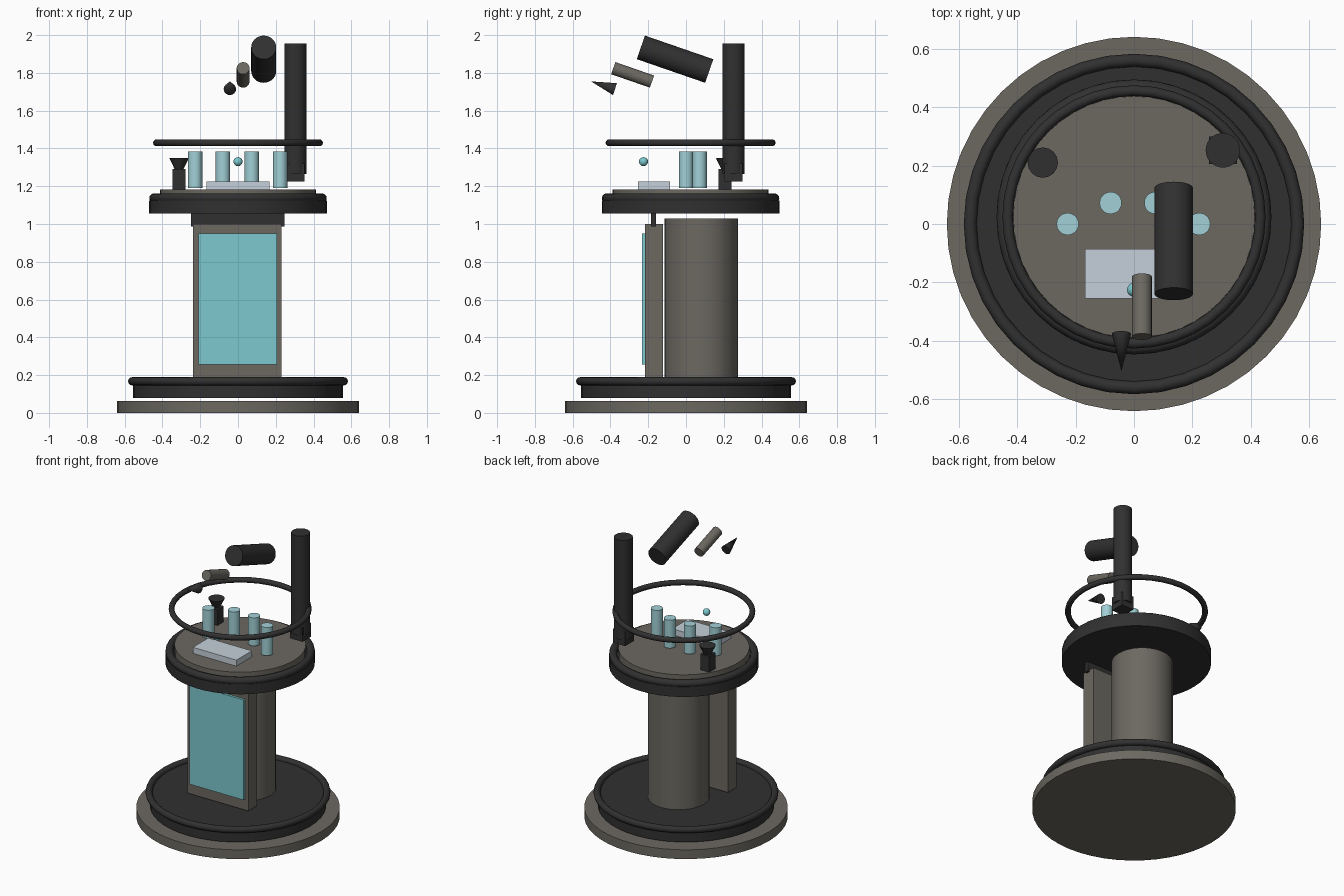
import bpy
import math
from mathutils import Vector

cube = bpy.data.objects.get("Cube")
if cube:
    bpy.data.objects.remove(cube, do_unlink=True)


def material(name, r, g, b):
    m = bpy.data.materials.new(name)
    m.use_nodes = True
    m.diffuse_color = (r, g, b, 1)
    m.node_tree.nodes["Principled BSDF"].inputs["Base Color"].default_value = (r, g, b, 1)
    return m


GREY = material("warm grey metal", 0.15, 0.14, 0.12)
DARK = material("charcoal", 0.03, 0.03, 0.03)
CYAN = material("cyan screen", 0.2, 0.58, 0.62)
PALE = material("pale cyan glass", 0.36, 0.64, 0.68)
WHITE = material("pale blue white", 0.56, 0.63, 0.7)


def finish(name, mat, smooth=True):
    ob = bpy.context.object
    ob.name = name
    ob.data.materials.append(mat)
    if smooth:
        bpy.ops.object.shade_smooth_by_angle(angle=math.radians(35))
    return ob


def box(name, mat, x, y, z):
    """Box from (min, max) spans."""
    spans = (x, y, z)
    bpy.ops.mesh.primitive_cube_add(size=1, location=[sum(s) / 2 for s in spans])
    ob = finish(name, mat, False)
    ob.scale = [s[1] - s[0] for s in spans]
    return ob


def rod(name, mat, start, end, r1, r2=None, sides=32):
    """Cylinder or cone between two points."""
    a, b = Vector(start), Vector(end)
    bpy.ops.mesh.primitive_cone_add(
        vertices=sides, radius1=r1, radius2=r1 if r2 is None else r2,
        depth=(b - a).length, location=(a + b) / 2,
        rotation=(b - a).to_track_quat("Z", "Y").to_euler())
    return finish(name, mat)


def disc(name, mat, y, z0, z1, r):
    return rod(name, mat, (0, y, z0), (0, y, z1), r, sides=48)


def ring(name, y, z, major, minor):
    bpy.ops.mesh.primitive_torus_add(
        location=(0, y, z), major_radius=major, minor_radius=minor,
        major_segments=40, minor_segments=12)
    return finish(name, DARK)


# Stepped base
disc("base_plate", GREY, 0, 0, 0.064, 0.64)
disc("base_step", DARK, 0, 0.078, 0.165, 0.555)
ring("base_ring", 0, 0.167, 0.56, 0.022)

# Column, front panel and screen
rod("column", GREY, (0, 0.08, 0.16), (0, 0.08, 1.03), 0.194)
box("front_panel", GREY, (-0.237, 0.231), (-0.217, -0.122), (0.18, 1.0))
box("screen", CYAN, (-0.21, 0.206), (-0.233, -0.217), (0.255, 0.95))
box("panel_bracket", DARK, (-0.25, 0.247), (-0.185, -0.158), (0.987, 1.06))

# Upper platform, set slightly back
BACK = 0.024
disc("platform", DARK, BACK, 1.055, 1.125, 0.47)
ring("platform_ring", BACK, 1.137, 0.445, 0.025)
disc("table_top", GREY, BACK, 1.12, 1.182, 0.413)
ring("hand_rail", BACK, 1.43, 0.432, 0.018)

# Glass tubes in an arc
for i, (x, y) in enumerate([(-0.227, 0), (-0.08, 0.072), (0.073, 0.072), (0.223, 0)]):
    rod("tube_%d" % (i + 1), PALE, (x, y, 1.19), (x, y, 1.385), 0.038, sides=20)

# Tray and small floating ball
box("tray", WHITE, (-0.168, 0.166), (-0.255, -0.085), (1.18, 1.224))
bpy.ops.mesh.primitive_uv_sphere_add(segments=16, ring_count=10, radius=0.024,
                                     location=(0, -0.225, 1.33))
finish("ball", CYAN)

# Small funnel on a block
box("funnel_block", DARK, (-0.346, -0.278), (0.172, 0.24), (1.182, 1.292))
rod("funnel", DARK, (-0.312, 0.21, 1.25), (-0.312, 0.21, 1.35), 0.004, 0.052, sides=16)

# Tall post on its foot
box("post_foot", DARK, (0.257, 0.352), (0.205, 0.3), (1.225, 1.32))
rod("post", DARK, (0.304, 0.252, 1.265), (0.304, 0.252, 1.955), 0.059)

# Tilted barrel, sleeve and pointed tip
rod("barrel", DARK, (0.136, 0.123, 1.81), (0.136, -0.239, 1.935), 0.066)
rod("sleeve", GREY, (0.027, -0.18, 1.754), (0.027, -0.385, 1.825), 0.034, sides=20)
rod("tip", DARK, (-0.043, -0.376, 1.714), (-0.043, -0.503, 1.755), 0.033, 0, sides=16)
